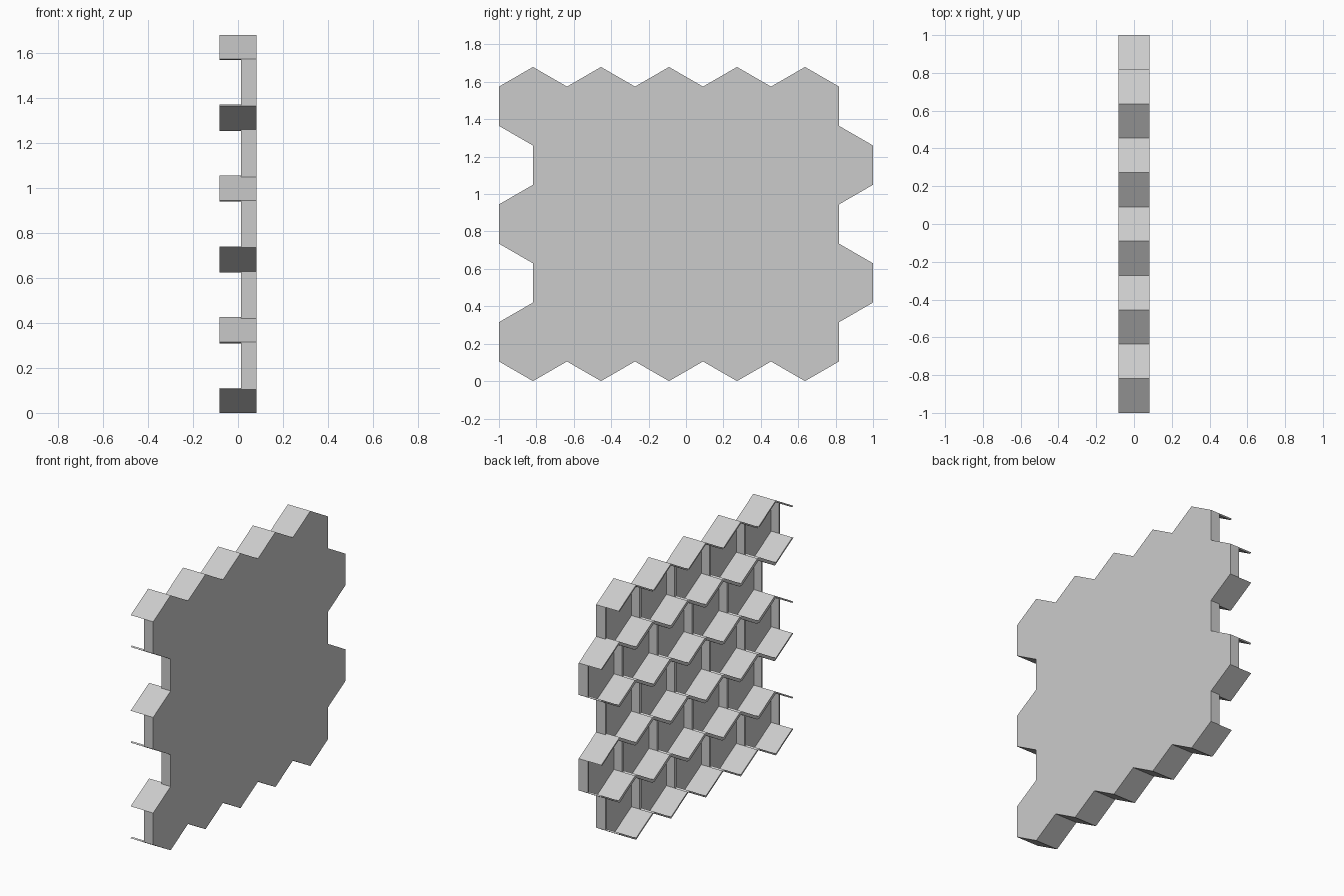
import bpy, bmesh, math
from mathutils import Vector

old = bpy.data.objects.get("Cube")
if old:
    bpy.data.objects.remove(old, do_unlink=True)

COLS, ROWS = 5, 5
W = 2 / (COLS + 0.5)            # cell width across the flats
R = W / math.sqrt(3)            # cell corner radius
T = 0.01                        # wall thickness
BACK, OPEN, LOW = 0.082, -0.082, 0.014

grey = bpy.data.materials.new("light grey")
grey.use_nodes = True
grey.diffuse_color = (0.6, 0.6, 0.6, 1)
grey.node_tree.nodes["Principled BSDF"].inputs["Base Color"].default_value = (0.6, 0.6, 0.6, 1)


def corner(center, radius, i):
    a = math.radians(30 + 60 * i)
    return (center[0] + radius * math.cos(a), center[1] + radius * math.sin(a))


def prism(bm, outline, x0, x1):
    """Extrude a counter-clockwise y-z outline from x0 to x1."""
    near = [bm.verts.new((x0, y, z)) for y, z in outline]
    far = [bm.verts.new((x1, y, z)) for y, z in outline]
    bm.faces.new(near[::-1])
    bm.faces.new(far)
    n = len(outline)
    for i in range(n):
        j = (i + 1) % n
        bm.faces.new((near[i], near[j], far[j], far[i]))


def finish(name, bm):
    bmesh.ops.recalc_face_normals(bm, faces=bm.faces[:])
    mesh = bpy.data.meshes.new(name)
    bm.to_mesh(mesh)
    bm.free()
    mesh.materials.append(grey)
    obj = bpy.data.objects.new(name, mesh)
    bpy.context.collection.objects.link(obj)


# Staggered honeycomb cell centres
cells = [(-1 + W * (c + 0.5 + 0.5 * (r % 2)), R * (1 + 1.5 * r))
         for r in range(ROWS) for c in range(COLS)]

# Back plate: hexagons welded into one sheet, then thickened
bm = bmesh.new()
for cell in cells:
    bm.faces.new([bm.verts.new((BACK, *corner(cell, R, i))) for i in range(6)])
bmesh.ops.remove_doubles(bm, verts=bm.verts[:], dist=0.001)
sheet = bmesh.ops.extrude_face_region(bm, geom=bm.faces[:])
for v in sheet["geom"]:
    if isinstance(v, bmesh.types.BMVert):
        v.co += Vector((-T, 0, 0))
# Extrusion leaves the first sheet in place as the outer surface
finish("back_plate", bm)

# Cell walls: sloping ones are deep shelves, upright ones are low dividers
shelves, dividers = bmesh.new(), bmesh.new()
inner = R - T / math.cos(math.radians(30))
for cell in cells:
    for i in range(6):
        outline = [corner(cell, R, i), corner(cell, R, i + 1),
                   corner(cell, inner, i + 1), corner(cell, inner, i)]
        if i in (2, 5):
            prism(dividers, outline, LOW, BACK - T)
        else:
            prism(shelves, outline, OPEN, BACK - T)
finish("sloping_shelves", shelves)
finish("upright_dividers", dividers)
